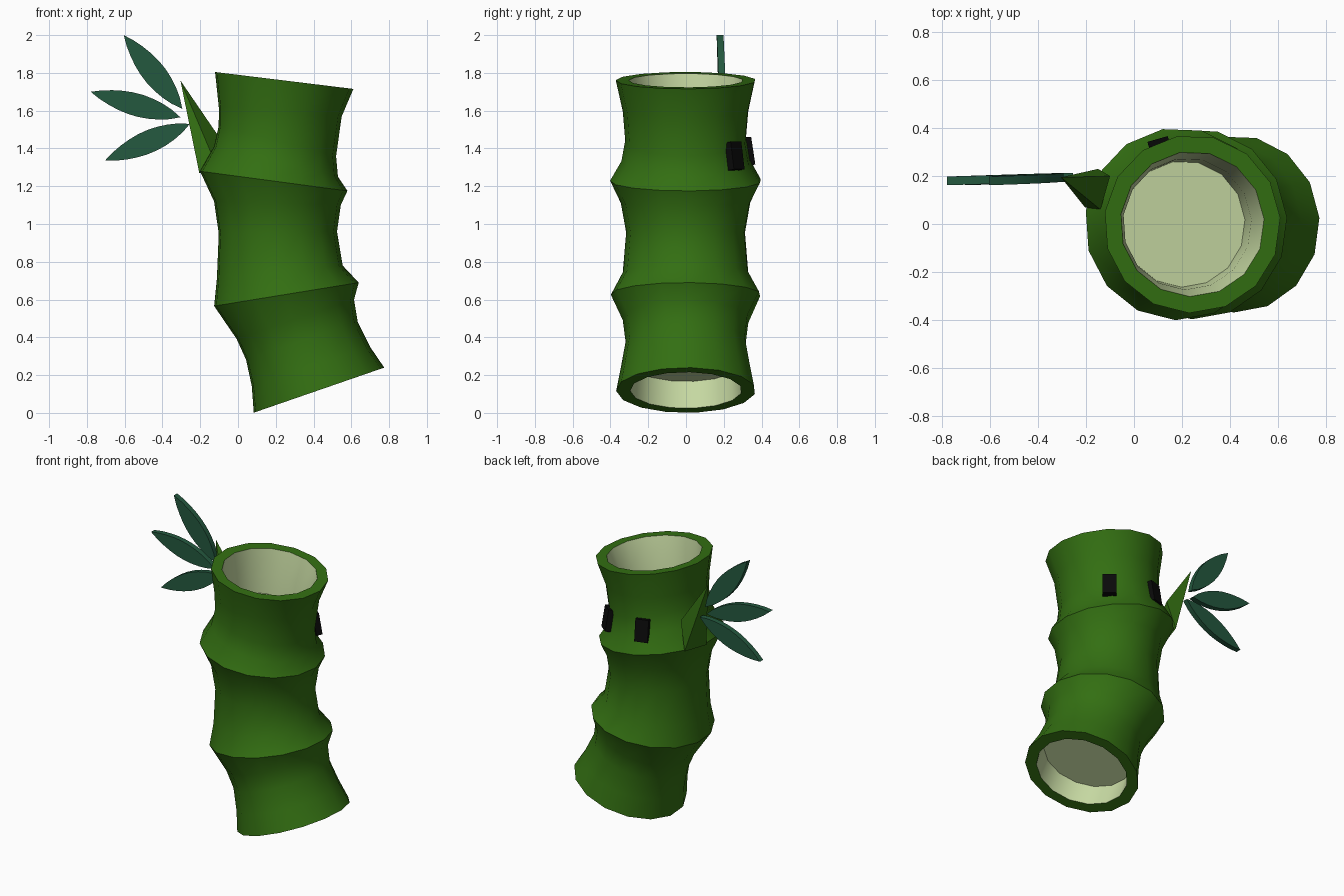
import bpy, bmesh, math
from mathutils import Vector, Matrix

cube = bpy.data.objects.get("Cube")
if cube:
    bpy.data.objects.remove(cube, do_unlink=True)


def material(name, rgb):
    m = bpy.data.materials.new(name)
    m.use_nodes = True
    color = (*rgb, 1)
    m.diffuse_color = color
    m.node_tree.nodes["Principled BSDF"].inputs["Base Color"].default_value = color
    return m


GREEN = material("stalk_green", (0.033, 0.158, 0.006))
CREAM = material("pale_inside", (0.58, 0.71, 0.37))
LEAF = material("leaf_green", (0.018, 0.1, 0.05))
BLACK = material("black", (0.003, 0.003, 0.003))


def make_object(name, bm, mats, smooth=None):
    bmesh.ops.recalc_face_normals(bm, faces=bm.faces)
    mesh = bpy.data.meshes.new(name)
    bm.to_mesh(mesh)
    bm.free()
    ob = bpy.data.objects.new(name, mesh)
    bpy.context.collection.objects.link(ob)
    for m in mats:
        mesh.materials.append(m)
    if smooth:
        bpy.ops.object.select_all(action='DESELECT')
        ob.select_set(True)
        bpy.context.view_layer.objects.active = ob
        bpy.ops.object.shade_smooth_by_angle(angle=math.radians(smooth))
    return ob


# Stalk rings: left x, left z, right x, right z, depth radius
RINGS = [
    (.08, 0, .775, .24, .37), (.07, .14, .70, .35, .345),
    (.04, .28, .635, .48, .32), (-.01, .39, .615, .60, .335),
    (-.13, .565, .64, .69, .398), (-.115, .71, .555, .78, .335),
    (-.105, .95, .525, .96, .317), (-.13, 1.12, .545, 1.10, .345),
    (-.205, 1.28, .58, 1.175, .402), (-.13, 1.41, .53, 1.25, .342),
    (-.105, 1.52, .52, 1.36, .322), (-.105, 1.62, .55, 1.57, .335),
    (-.125, 1.805, .612, 1.715, .372)]
SIDES = 15


def ring(i, scale=1.0, shift=(0, 0, 0)):
    lx, lz, rx, rz, ry = RINGS[i]
    left, right = Vector((lx, 0, lz)), Vector((rx, 0, rz))
    centre, half = (left + right) / 2 + Vector(shift), (right - left) / 2 * scale
    points = []
    for k in range(SIDES):
        a = math.radians(4) + math.tau * k / SIDES
        points.append(centre + half * math.cos(a) + Vector((0, ry * scale * math.sin(a), 0)))
    return points


# Hollow stalk: lower cup, outer wall, upper cup
loops = [ring(0, .78, (-.05, 0, .14)), ring(0, .8)]
loops += [ring(i) for i in range(len(RINGS))]
loops += [ring(12, .815), ring(11, .82), ring(10, .82)]
bm = bmesh.new()
rows = [[bm.verts.new(p) for p in loop] for loop in loops]
last = len(rows) - 2
for r, (a, b) in enumerate(zip(rows, rows[1:])):
    for k in range(SIDES):
        n = (k + 1) % SIDES
        f = bm.faces.new((a[k], a[n], b[n], b[k]))
        f.material_index = 1 if r == 0 or r >= last - 1 else 0
for cap in (rows[0], rows[-1]):
    bm.faces.new(cap).material_index = 1
make_object("stalk", bm, [GREEN, CREAM], 37)

# Pointed side shoot
bm = bmesh.new()
tip = bm.verts.new((-.305, .195, 1.76))
base = [bm.verts.new(p) for p in ((-.205, .07, 1.27), (-.14, .06, 1.37),
                                  (-.10, .20, 1.46), (-.15, .23, 1.27))]
for k in range(4):
    bm.faces.new((tip, base[k], base[(k + 1) % 4]))
bm.faces.new(base)
make_object("side_shoot", bm, [GREEN])


# Flat leaves fanned out from the shoot
def leaf(name, start, end, half_width, steps=9, thick=.036):
    p, q = Vector((start[0], .195, start[1])), Vector((end[0], .18, end[1]))
    side = (q - p).cross(Vector((0, 1, 0))).normalized()
    upper, lower = [], []
    for k in range(1, steps):
        t = k / steps
        w = half_width * math.sin(math.pi * t ** .95) ** .85
        upper.append(p.lerp(q, t) + side * w)
        lower.append(p.lerp(q, t) - side * w)
    outline = [p] + upper + [q] + lower[::-1]
    bm = bmesh.new()
    f = bm.faces.new([bm.verts.new(v - Vector((0, thick / 2, 0))) for v in outline])
    out = bmesh.ops.extrude_face_region(bm, geom=[f])
    moved = [g for g in out["geom"] if isinstance(g, bmesh.types.BMVert)]
    bmesh.ops.translate(bm, verts=moved, vec=(0, thick, 0))
    make_object(name, bm, [LEAF], 30)


leaf("leaf_top", (-.295, 1.61), (-.605, 2.0), .062)
leaf("leaf_middle", (-.305, 1.565), (-.78, 1.70), .06)
leaf("leaf_bottom", (-.255, 1.53), (-.705, 1.335), .06)


# Dark eye blocks, tipped to follow the flare of the stalk
def eye(name, angle, radius, z):
    a = math.radians(angle)
    place = Matrix.Translation((.2 + radius * math.cos(a), radius * math.sin(a), z))
    turn = Matrix.Rotation(a, 4, 'Z') @ Matrix.Rotation(math.radians(-9), 4, 'Y')
    bm = bmesh.new()
    bmesh.ops.create_cube(bm, size=1, matrix=place @ turn @ Matrix.Diagonal((.04, .088, .148, 1)))
    make_object(name, bm, [BLACK])


eye("eye_outer", 50, .337, 1.36)
eye("eye_inner", 106, .338, 1.385)
